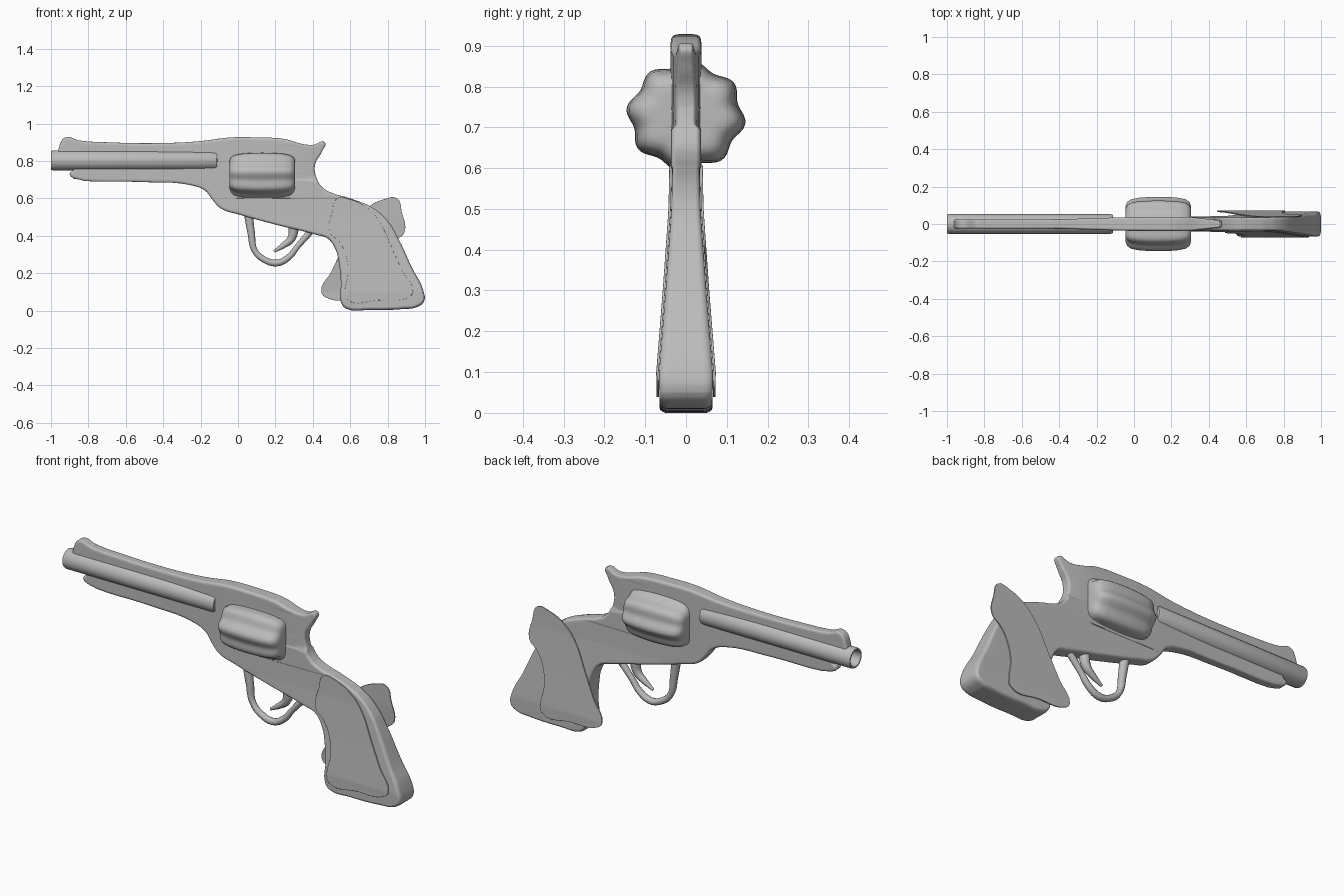
import bpy, bmesh, math
from mathutils import Vector

cube = bpy.data.objects.get("Cube")
if cube:
    bpy.data.objects.remove(cube)

gray = bpy.data.materials.new("plain_gray")
gray.use_nodes = True
gray.diffuse_color = (0.5, 0.5, 0.5, 1)
gray.node_tree.nodes["Principled BSDF"].inputs["Base Color"].default_value = (0.5, 0.5, 0.5, 1)


def finish(name, mesh, angle=40):
    mesh.materials.clear()
    mesh.materials.append(gray)
    ob = bpy.data.objects.new(name, mesh)
    bpy.context.collection.objects.link(ob)
    bpy.ops.object.select_all(action='DESELECT')
    ob.select_set(True)
    bpy.context.view_layer.objects.active = ob
    bpy.ops.object.shade_smooth_by_angle(angle=math.radians(angle))
    return ob


def curve_mesh(curve):
    # Turn a temporary curve into a mesh
    tmp = bpy.data.objects.new("tmp", curve)
    bpy.context.collection.objects.link(tmp)
    bpy.context.view_layer.update()
    deps = bpy.context.evaluated_depsgraph_get()
    mesh = bpy.data.meshes.new_from_object(tmp.evaluated_get(deps))
    bpy.data.objects.remove(tmp)
    return mesh


def add_spline(curve, pts, cyclic, radii=None):
    sp = curve.splines.new('BEZIER')
    sp.bezier_points.add(len(pts) - 1)
    sp.use_cyclic_u = cyclic
    for i, (bp, (x, z)) in enumerate(zip(sp.bezier_points, pts)):
        bp.co = (x, z, 0)
        bp.handle_left_type = bp.handle_right_type = 'AUTO'
        bp.radius = radii[i] if radii else 1


def slab(name, pts, half, bevel, shape):
    # Filled side outline with rounded rims, sliced so its thickness can vary
    cu = bpy.data.curves.new(name, 'CURVE')
    cu.dimensions, cu.fill_mode, cu.resolution_u = '2D', 'BOTH', 5
    cu.extrude, cu.bevel_depth, cu.bevel_resolution = half - bevel, bevel, 3
    cu.offset = -bevel
    add_spline(cu, pts, True)
    mesh = curve_mesh(cu)
    bm = bmesh.new()
    bm.from_mesh(mesh)
    bmesh.ops.remove_doubles(bm, verts=bm.verts, dist=0.0002)
    for axis, lo in ((0, -10), (1, 0)):
        for i in range(lo, 10):
            normal = Vector((0, 0, 0))
            normal[axis] = 1
            bmesh.ops.bisect_plane(bm, geom=bm.verts[:] + bm.edges[:] + bm.faces[:],
                                   plane_co=normal * (i / 10 + 0.05), plane_no=normal)
    for v in bm.verts:
        x, z, y = v.co
        v.co = (x, shape(x, y, z), z)
    bmesh.ops.recalc_face_normals(bm, faces=bm.faces)
    bm.to_mesh(mesh)
    bm.free()
    ob = finish(name, mesh)
    ob.modifiers.new("clean_shading", 'WEIGHTED_NORMAL').keep_sharp = True
    return ob


def rod(name, pts, radius, radii, flat=1):
    # Tapered round bar along a side path
    cu = bpy.data.curves.new(name, 'CURVE')
    cu.dimensions, cu.resolution_u = '3D', 6
    cu.bevel_depth, cu.bevel_resolution, cu.use_fill_caps = radius, 3, True
    add_spline(cu, pts, False, radii)
    mesh = curve_mesh(cu)
    for v in mesh.vertices:
        x, z, y = v.co
        v.co = (x, -y * flat, z)
    return finish(name, mesh)


def loft(name, rings, close=True):
    # Skin equal-length rings of points along x
    bm = bmesh.new()
    loops = [[bm.verts.new(p) for p in ring] for ring in rings]
    n = len(loops[0])
    for a, b in zip(loops, loops[1:]):
        for i in range(n):
            bm.faces.new((a[i], a[(i + 1) % n], b[(i + 1) % n], b[i]))
    if close:
        bm.faces.new(loops[0])
        bm.faces.new(loops[-1])
    bmesh.ops.recalc_face_normals(bm, faces=bm.faces)
    mesh = bpy.data.meshes.new(name)
    bm.to_mesh(mesh)
    bm.free()
    return finish(name, mesh)


def interp(t, table):
    for (a, va), (b, vb) in zip(table, table[1:]):
        if t <= b:
            return va + (vb - va) * max(0, (t - a) / (b - a))
    return table[-1][1]


GRIP = [(0, .065), (.1, .066), (.2, .058), (.3, .05), (.4, .043), (.5, .036), (.6, .034), (.75, .037)]
FRAME = [(-.4, .025), (-.05, .036), (.3, .038), (.48, .016)]


def half_width(x, z):
    return interp(z, GRIP) if z < .6 else min(interp(x, FRAME) if z > .7 or x < .3 else .036, .038)


# Frame with sight, hammer and grip in one outline
body = [(-.95, .80), (-.952, .89), (-.92, .927), (-.85, .91), (-.7, .9), (-.4, .896), (-.2, .906),
        (-.05, .925), (.1, .926), (.25, .917), (.34, .892), (.4, .886), (.465, .9), (.45, .852),
        (.412, .78), (.42, .71), (.45, .66), (.5, .63), (.6, .6), (.72, .55), (.8, .48), (.86, .38),
        (.93, .23), (.99, .11), (.995, .05), (.96, .02), (.88, .008), (.7, .003), (.58, .01),
        (.552, .04), (.55, .15), (.54, .25), (.52, .33), (.48, .385), (.42, .405), (.2, .46), (0, .515),
        (-.09, .545), (-.135, .59), (-.175, .64), (-.25, .67), (-.5, .687), (-.87, .705), (-.9, .73),
        (-.88, .76)]
slab("frame_and_grip", body, .04, .014, lambda x, y, z: y / .04 * half_width(x, z))

# Grip plates; the far one is turned end for end
plate = [(.49, .42), (.505, .53), (.53, .6), (.6, .595), (.69, .55), (.76, .47), (.82, .34), (.88, .21),
         (.935, .1), (.91, .07), (.75, .055), (.58, .06), (.572, .1), (.588, .2), (.575, .3), (.54, .37)]
for name, side, pts in (("grip_plate_front", -1, plate),
                        ("grip_plate_back", 1, [(1.38 - x, z) for x, z in plate])):
    slab(name, pts, .003, .001, lambda x, y, z, s=side: y + s * (interp(z, GRIP) + .004))

# Hollow barrel
steps = [(-.9, .001), (-.9, .036), (-.99, .038), (-1, .043), (-1, .05), (-.99, .053), (-.125, .053),
         (-.112, .048), (-.108, .001)]
angles = [math.tau * i / 32 for i in range(32)]
loft("barrel", [[(x, r * math.cos(a), .803 + r * math.sin(a)) for a in angles] for x, r in steps])

# Rod under the barrel
rod("under_barrel_rod", [(-.88, .722), (-.5, .72), (-.18, .715)], .03, [.6, .7, .3])

# Fluted drum with rounded ends
drum = [(-.046, .5), (-.045, .66), (-.037, .8), (-.018, .9), (.02, .96), (.075, .99), (.13, 1)]
drum += [(.26 - x, s) for x, s in reversed(drum[:-1])]
angles = [math.tau * i / 80 for i in range(80)]


def lobe(a, s):
    r = s * (.139 + .008 * math.cos(8 * (a + .14)))
    return r * math.cos(a), .728 + .92 * r * math.sin(a)


loft("drum", [[(x, *lobe(a, s)) for a in angles] for x, s in drum])

# Trigger guard and trigger
rod("trigger_guard", [(.055, .52), (.07, .42), (.09, .32), (.145, .27), (.21, .255), (.27, .285),
                      (.32, .345), (.385, .42)], .02, [1.2, 1, .8, .85, .9, .85, .75, .9])
rod("trigger", [(.3, .45), (.285, .385), (.245, .35), (.193, .317)], .02, [1.4, 1.1, .8, .35])
